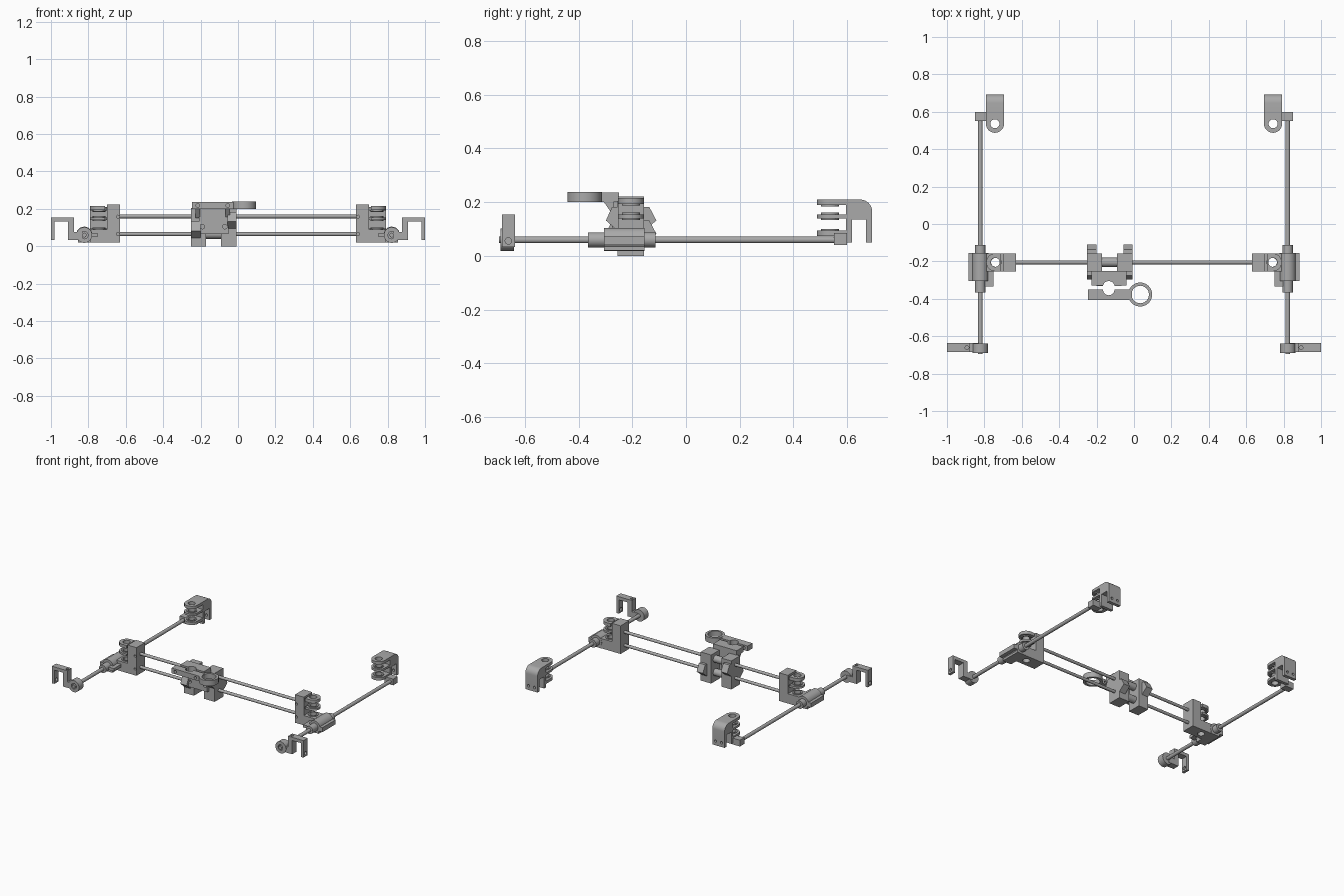
import bpy, bmesh, math
from mathutils import Vector

if "Cube" in bpy.data.objects:
    bpy.data.objects.remove(bpy.data.objects["Cube"])

grey = bpy.data.materials.new("plain_grey")
grey.diffuse_color = (0.4, 0.4, 0.4, 1)
grey.use_nodes = True
grey.node_tree.nodes["Principled BSDF"].inputs["Base Color"].default_value = grey.diffuse_color
PLACE = {'x': lambda u, v, w: (w, u, v),
         'y': lambda u, v, w: (u, w, v),
         'z': lambda u, v, w: (u, v, w)}


def prism(name, pts, axis, a, b, mirror=False):
    """Extrude a 2D outline along an axis from a to b."""
    bm = bmesh.new()
    lo = [bm.verts.new(PLACE[axis](u, v, a)) for u, v in pts]
    hi = [bm.verts.new(PLACE[axis](u, v, b)) for u, v in pts]
    bm.faces.new(lo)
    bm.faces.new(hi[::-1])
    n = len(pts)
    for i in range(n):
        bm.faces.new((lo[i], lo[(i + 1) % n], hi[(i + 1) % n], hi[i]))
    bmesh.ops.recalc_face_normals(bm, faces=bm.faces[:])
    me = bpy.data.meshes.new(name)
    bm.to_mesh(me)
    bm.free()
    me.materials.append(grey)
    ob = bpy.data.objects.new(name, me)
    bpy.context.collection.objects.link(ob)
    if mirror:
        ob.modifiers.new("mirror", 'MIRROR').use_mirror_merge = False
    return ob


def arc(cu, cv, r, a0, a1, n=16):
    return [(cu + r * math.cos(math.radians(a0 + (a1 - a0) * i / n)),
             cv + r * math.sin(math.radians(a0 + (a1 - a0) * i / n))) for i in range(n + 1)]


def rod(name, axis, cu, cv, r, a, b, mirror=False, n=24):
    ob = prism(name, arc(cu, cv, r, 0, 360, n)[:-1], axis, a, b, mirror)
    for p in ob.data.polygons:
        p.use_smooth = len(p.vertices) == 4
    return ob


def box(name, x0, x1, y0, y1, z0, z1, mirror=False):
    return prism(name, [(x0, y0), (x1, y0), (x1, y1), (x0, y1)], 'z', z0, z1, mirror)


def drill(ob, holes):
    """Cut round holes: (axis, u, v, radius, from, to)."""
    for h in holes:
        c = rod("cutter", *h)
        c.hide_render = True
        m = ob.modifiers.new("hole", 'BOOLEAN')
        m.operation, m.object, m.solver = 'DIFFERENCE', c, 'EXACT'
        bpy.context.view_layer.objects.active = ob
        bpy.ops.object.modifier_move_to_index(modifier=m.name, index=0)
        bpy.ops.object.modifier_apply(modifier=m.name)
        bpy.data.objects.remove(c)
    return ob


def flange(name, cx, cy, outline, z0, z1):
    drill(prism(name, outline, 'z', z0, z1, True), [('z', cx, cy, 0.024, z0 - .01, z1 + .01)])


# long rods
rod("side_rod", 'y', 0.822, 0.06, 0.0125, -0.695, 0.59, True)
for z in (0.065, 0.16):
    rod("cross_rod", 'x', -0.205, z, 0.0105, -0.66, 0.66)

# rear corner brackets: hooked body, three pulley flanges, rod socket
body = [(0.595, 0.05), (0.617, 0.05), (0.617, 0.135), (0.67, 0.135), (0.67, 0.05), (0.693, 0.05)]
body += arc(0.648, 0.165, 0.045, 0, 90, 8) + [(0.595, 0.21)]
drill(prism("rear_bracket", body, 'x', 0.695, 0.792, True),
      [('y', x, 0.08, 0.009, 0.66, 0.71) for x in (0.72, 0.767)])
tongue = [(0.792, 0.6), (0.695, 0.6)] + arc(0.7435, 0.536, 0.0485, 180, 360)
for z0, z1 in ((0.19, 0.21), (0.14, 0.155), (0.075, 0.095)):
    flange("rear_pulley_flange", 0.7435, 0.536, tongue, z0, z1)
for z in (0.184, 0.155, 0.134, 0.095):
    flange("rear_pulley_boss", 0.7435, 0.536, arc(0.7435, 0.536, 0.034, 0, 360)[:-1], z, z + .006)
box("rear_rod_socket", 0.78, 0.849, 0.55, 0.6, 0.04, 0.085, True)

# front corner hooks with rod clamp
hook = [(0.83, 0.033), (0.91, 0.033), (0.91, 0.132), (0.98, 0.132), (0.98, 0.033), (1.0, 0.033),
        (1.0, 0.155), (0.877, 0.155), (0.877, 0.075), (0.83, 0.075)]
drill(prism("front_hook", hook, 'y', -0.685, -0.637, True),
      [('z', 0.893, -0.661, 0.01, 0.1, 0.17), ('x', -0.661, 0.056, 0.012, 0.96, 1.02)])
drill(rod("front_rod_clamp", 'y', 0.822, 0.06, 0.042, -0.69, -0.64, True),
      [('y', 0.822, 0.06, 0.02, -0.7, -0.665)])
box("front_clamp_ear", 0.755, 0.79, -0.685, -0.64, 0.05, 0.07, True).name = "clamp_ear"
bpy.data.objects.remove(bpy.data.objects["clamp_ear"])

# side carriages: block, pulley flanges, bearing housing
drill(box("side_carriage_block", 0.63, 0.70, -0.253, -0.157, 0.02, 0.222, True),
      [('y', 0.642, z, 0.008, -0.27, -0.23) for z in (0.065, 0.158)])
drill(box("side_carriage_base", 0.69, 0.81, -0.253, -0.157, 0.02, 0.09, True),
      [('z', 0.74, -0.205, 0.024, 0, 0.1)])
tongue = [(0.71, -0.157), (0.71, -0.253)] + arc(0.742, -0.205, 0.048, -90, 90)
for z0, z1 in ((0.193, 0.216), (0.14, 0.155)):
    flange("side_pulley_flange", 0.742, -0.205, tongue, z0, z1)
for z in (0.187, 0.155, 0.134, 0.09):
    flange("side_pulley_boss", 0.742, -0.205, arc(0.742, -0.205, 0.034, 0, 360)[:-1], z, z + .006)
rod("bearing_housing", 'y', 0.822, 0.062, 0.043, -0.305, -0.155, True)
box("housing_fin", 0.83, 0.885, -0.305, -0.155, 0.04, 0.072, True)
box("housing_foot", 0.785, 0.855, -0.305, -0.155, 0.02, 0.05, True)
rod("linear_bearing", 'y', 0.822, 0.06, 0.028, -0.365, -0.113, True)
box("side_tab", 0.752, 0.80, -0.335, -0.24, 0.05, 0.07, True)

# tool carriage: two tall blocks joined by bearings and a front plate
for x0, x1 in ((-0.25, -0.172), (-0.09, -0.007)):
    box("tool_carriage_block", x0, x1, -0.255, -0.157, 0.0, 0.205)
for z in (0.065, 0.16):
    rod("cross_bearing", 'x', -0.205, z, 0.025, -0.18, -0.08)
box("tool_plate_middle", -0.175, -0.085, -0.275, -0.25, 0.065, 0.21)
for x in (-0.19, -0.07):
    drill(box("tool_plate_strip", x - .018, x + .018, -0.275, -0.25, 0.065, 0.21),
          [('y', x, 0.105, 0.012, -0.29, -0.24)])

# belt clamp wedges, front and back
for x0, x1, z, back in ((-0.25, -0.2, 0.04, 0), (-0.057, -0.007, 0.09, 0),
                        (-0.25, -0.2, 0.09, 1), (-0.057, -0.007, 0.04, 1)):
    w = [(-0.25, z), (-0.298, z + 0.042), (-0.275, z + 0.093), (-0.25, z + 0.093)]
    if back:
        w = [(-0.412 - y, h) for y, h in w]
        w[1] = (-0.11, w[1][1])
    prism("belt_clamp_wedge", w, 'x', x0, x1)

# tool holder: shelf with round notch, side gussets, clamp bar and ring
notch = [(-0.228, -0.25), (-0.228, -0.33), (-0.165, -0.33)] + arc(-0.135, -0.337, 0.032, 168, 12, 12)
notch += [(-0.04, -0.33), (-0.04, -0.25)]
prism("tool_holder_shelf", notch, 'z', 0.2, 0.237)
for x in (-0.215, -0.055):
    prism("shelf_gusset", [(-0.27, 0.15), (-0.27, 0.2), (-0.305, 0.2)], 'x', x - .012, x + .012)
bar = [(-0.245, -0.405), (-0.01, -0.405), (-0.01, -0.35), (-0.104, -0.35)]
bar += arc(-0.135, -0.35, 0.031, 0, -180, 12) + [(-0.245, -0.35)]
drill(prism("clamp_bar", bar, 'z', 0.2, 0.237),
      [('y', x, 0.218, 0.01, -0.42, -0.33) for x in (-0.215, -0.055)])
drill(rod("tool_ring", 'z', 0.033, -0.377, 0.064, 0.2, 0.239, n=40),
      [('z', 0.033, -0.377, 0.047, 0.18, 0.26)])

# smooth shading on curved parts only
for ob in bpy.context.collection.objects:
    bpy.context.view_layer.objects.active = ob
    bpy.ops.object.select_all(action='DESELECT')
    ob.select_set(True)
    bpy.ops.object.shade_smooth_by_angle(angle=math.radians(30))
